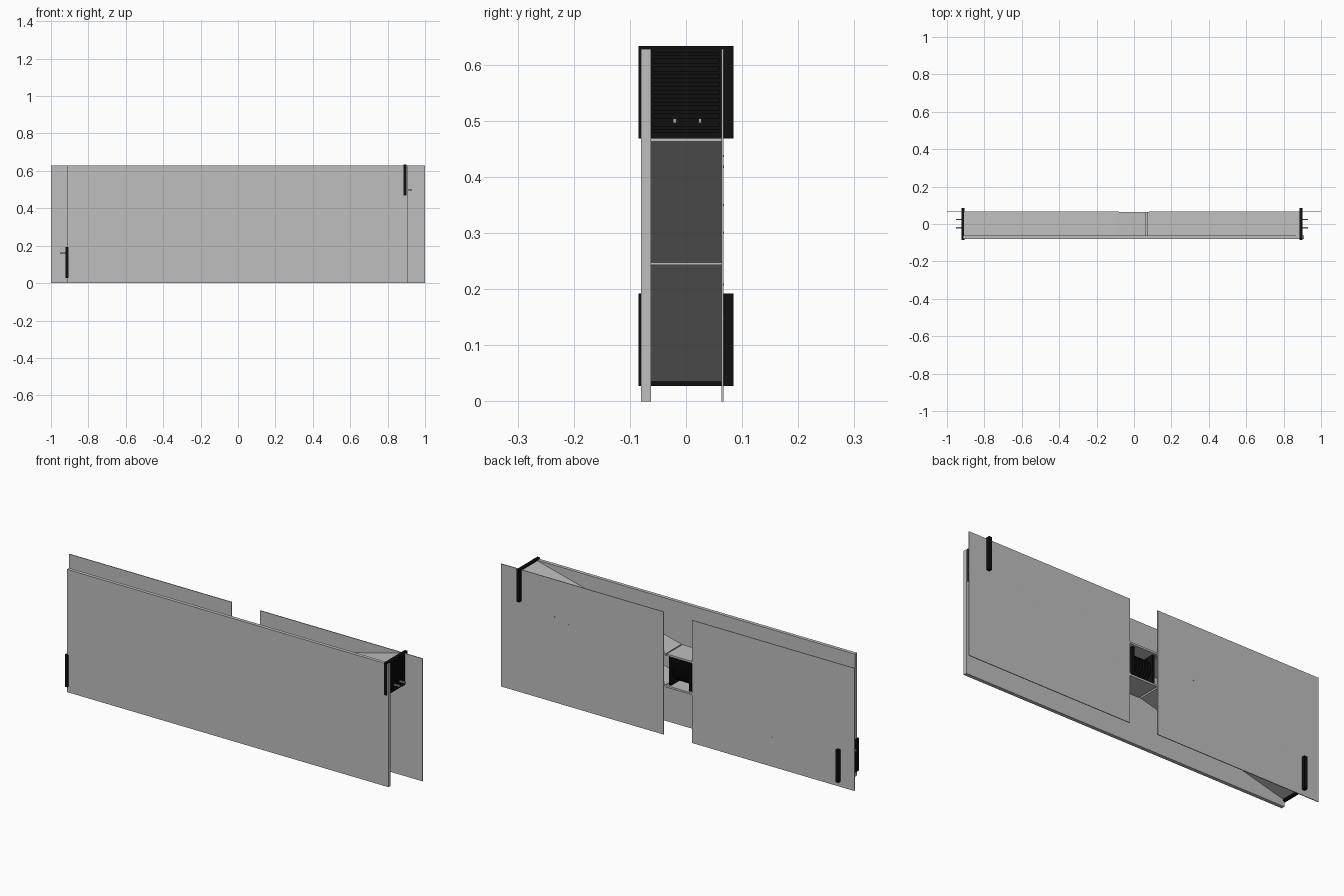
import bpy, math
from mathutils import Matrix, Vector

if "Cube" in bpy.data.objects:
    bpy.data.objects.remove(bpy.data.objects["Cube"])


def material(name, c):
    m = bpy.data.materials.new(name)
    m.diffuse_color = (c, c, c, 1)
    m.use_nodes = True
    m.node_tree.nodes["Principled BSDF"].inputs["Base Color"].default_value = m.diffuse_color
    return m


GREY = material("light grey panel", 0.52)
BLACK = material("black plastic", 0.005)
METAL = material("grey pin", 0.4)


def make(name, verts, faces, mat):
    me = bpy.data.meshes.new(name)
    me.from_pydata(verts, [], faces)
    me.materials.append(mat)
    ob = bpy.data.objects.new(name, me)
    bpy.context.collection.objects.link(ob)
    return ob


def prism(name, profile, y0, y1, mat):
    """Extrude an x,z outline along y."""
    n = len(profile)
    verts = [(x, y0, z) for x, z in profile] + [(x, y1, z) for x, z in profile]
    faces = [tuple(range(n)), tuple(range(2 * n - 1, n - 1, -1))]
    faces += [(i, i + n, (i + 1) % n + n, (i + 1) % n) for i in range(n)]
    return make(name, verts, faces, mat)


def box(name, x, y, z, mat):
    return prism(name, [(x[0], z[0]), (x[1], z[0]), (x[1], z[1]), (x[0], z[1])],
                 y[0], y[1], mat)


def disc(name, x, y, z, r, length, mat, sides=24):
    bpy.ops.mesh.primitive_cylinder_add(vertices=sides, radius=r, depth=length,
                                        location=(x, y, z),
                                        rotation=(0, math.pi / 2, 0))
    ob = bpy.context.object
    ob.name = name
    ob.data.materials.append(mat)
    bpy.ops.object.shade_smooth_by_angle()
    return ob


CX, CZ = -0.01, 0.33          # half-turn centre of the two ducts
IN_Y = (-0.062, 0.063)        # space between the panels


def place(side, x, z):
    """Right-hand coordinates, or the same point turned half way round."""
    return (x, z) if side == "right" else (2 * CX - x, 2 * CZ - z)


# Outer panels
box("front_panel", (-0.913, 0.908), (-0.08, -0.062), (0, 0.628), GREY)
box("back_panel_left", (-1, -0.08), (0.063, 0.067), (0, 0.628), GREY)
box("back_panel_right", (0.08, 1), (0.063, 0.067), (0, 0.628), GREY)

# Central fan chamber plates
box("chamber_floor", (-0.08, 0.075), IN_Y, (0.243, 0.253), GREY)
box("chamber_roof", (-0.095, 0.065), IN_Y, (0.405, 0.415), GREY)

T = 0.011
for side in ("right", "left"):
    # Sloping duct walls
    for label, z_in, z_out in (("upper", 0.405, 0.615), ("lower", 0.246, 0.463)):
        pts = [(0.07, z_in), (0.89, z_out), (0.89, z_out + T), (0.07, z_in + T)]
        prism(f"duct_wall_{side}_{label}", [place(side, *p) for p in pts],
              IN_Y[0], IN_Y[1], GREY)

    # End grille: frame bars, backing and louvres
    def part(name, x, y, z):
        a, b = place(side, x[0], z[0]), place(side, x[1], z[1])
        box(f"{name}_{side}", sorted((a[0], b[0])), y, sorted((a[1], b[1])), BLACK)

    X = (0.885, 0.901)
    part("grille_frame_bottom", X, (-0.085, 0.085), (0.468, 0.480))
    part("grille_frame_top", X, (-0.085, 0.085), (0.621, 0.633))
    part("grille_frame_front", X, (-0.085, -0.06), (0.480, 0.621))
    part("grille_frame_back", X, (0.06, 0.085), (0.480, 0.621))
    part("grille_backing", (0.888, 0.896), (-0.06, 0.06), (0.480, 0.621))
    for i in range(10):
        z = 0.484 + i * 0.014
        part(f"grille_louvre_{i}", (0.896, 0.900), (-0.06, 0.06), (z, z + 0.007))

    # Two connector pins on each grille
    for i, y in enumerate((-0.02, 0.025)):
        px, pz = place(side, 0.915, 0.50)
        box(f"grille_pin_{side}_{i}", (px - 0.016, px + 0.016),
            (y - 0.003, y + 0.003), (pz - 0.004, pz + 0.004), METAL)

# Fan unit in the chamber: square flanges with a finned drum between
for i, x in enumerate((-0.07, 0.045)):
    box(f"fan_flange_{i}", (x, x + 0.012), (-0.058, 0.058), (0.256, 0.400), BLACK)
for i in range(6):
    disc(f"fan_fin_{i}", -0.046 + i * 0.016, 0, 0.328, 0.058, 0.006, BLACK)
disc("fan_drum", -0.006, 0, 0.328, 0.045, 0.11, BLACK)

# Fastener tips along the ducts, just proud of the back panels
for i, (x, z) in enumerate(((0.698, 0.437), (0.619, 0.418), (0.352, 0.479),
                            (0.17, 0.301), (-0.285, 0.35), (-0.535, 0.149),
                            (-0.813, 0.208))):
    box(f"fastener_tip_{i}", (x - 0.002, x + 0.002), (0.063, 0.0675),
        (z - 0.002, z + 0.002), METAL)

# Consistent outward normals on every part
import bmesh
for ob in bpy.context.collection.objects:
    bm = bmesh.new()
    bm.from_mesh(ob.data)
    bmesh.ops.recalc_face_normals(bm, faces=bm.faces)
    bm.to_mesh(ob.data)
    bm.free()
